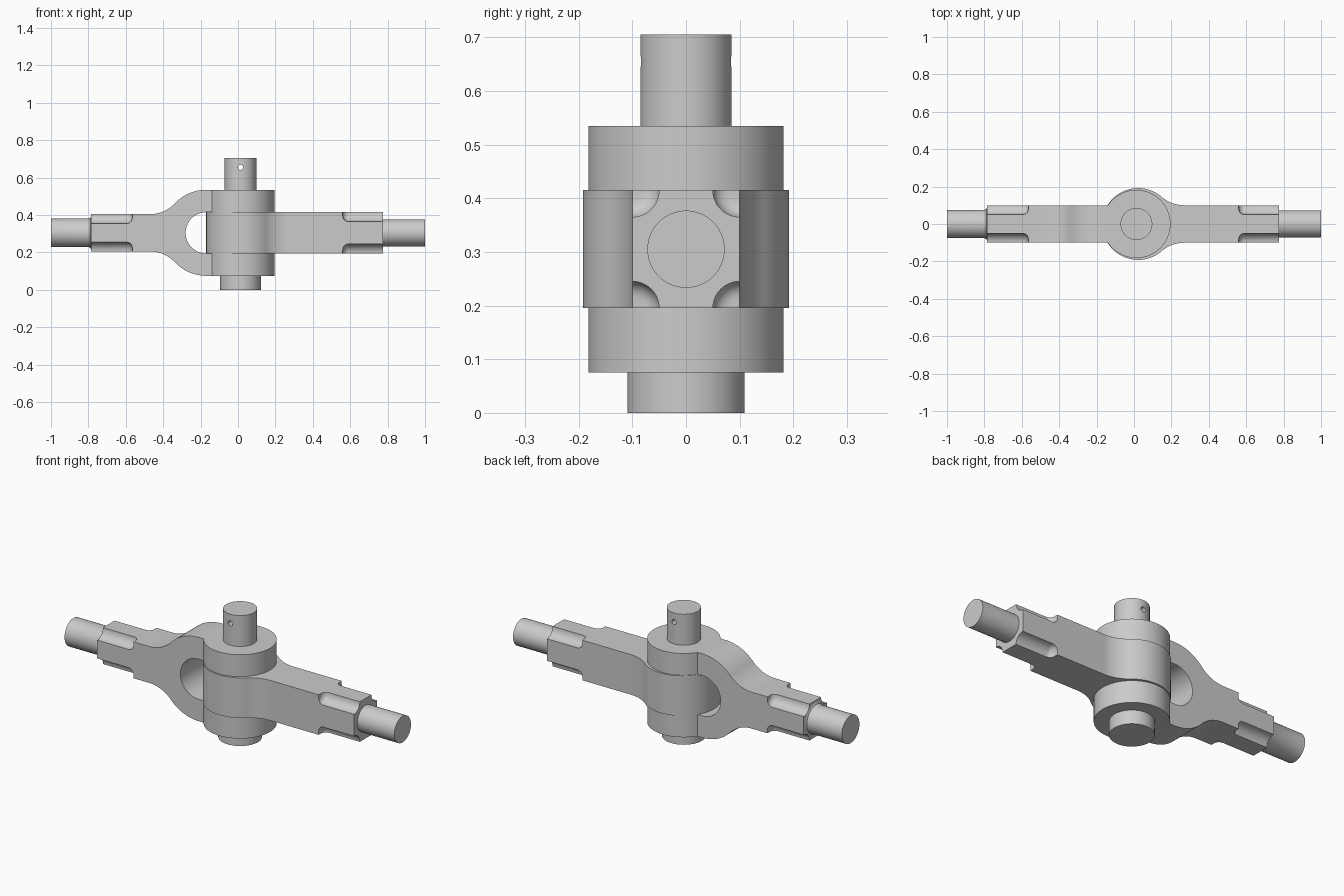
import bpy, bmesh
from math import sin, cos, pi, radians, atan2, degrees, hypot, asin
from mathutils import Vector

if "Cube" in bpy.data.objects:
    bpy.data.objects.remove(bpy.data.objects["Cube"])

ZC = 0.305      # height of the rod axis
PX = 0.013      # x of the pin axis


def arc(cx, cy, r, a0, a1, n=20):
    return [(cx + r * cos(radians(a0 + (a1 - a0) * i / n)),
             cy + r * sin(radians(a0 + (a1 - a0) * i / n))) for i in range(n + 1)]


def mirrored(half):
    return half + [(x, -y) for x, y in reversed(half) if abs(y) > 1e-5]


def blend(cx, cy, r, end_x, flat):
    """Concave arc joining a flat line y=flat at end_x to a circle; returns centre, radius, angle."""
    d = end_x - cx
    R = (d * d + flat * flat - r * r) / (2 * (r - flat))
    return R, degrees(atan2(flat + R, abs(d)))


def finish(name, bm):
    bmesh.ops.remove_doubles(bm, verts=bm.verts, dist=1e-5)
    bmesh.ops.recalc_face_normals(bm, faces=bm.faces)
    me = bpy.data.meshes.new(name)
    bm.to_mesh(me)
    bm.free()
    ob = bpy.data.objects.new(name, me)
    bpy.context.collection.objects.link(ob)
    return ob


def extrude(name, pts, place, lo, hi):
    bm = bmesh.new()
    f = bm.faces.new([bm.verts.new(place(u, v, lo)) for u, v in pts])
    ext = bmesh.ops.extrude_face_region(bm, geom=[f])
    shift = Vector(place(0, 0, hi)) - Vector(place(0, 0, lo))
    bmesh.ops.translate(bm, vec=shift,
                        verts=[v for v in ext['geom'] if isinstance(v, bmesh.types.BMVert)])
    return finish(name, bm)


def lathe(name, prof, origin, axis, n=64):
    """Closed solid of revolution from (distance along axis, radius) pairs."""
    bm = bmesh.new()
    o = Vector(origin)
    rings = []
    for t, r in prof:
        ring = []
        for i in range(n):
            c, s = r * cos(2 * pi * i / n), r * sin(2 * pi * i / n)
            p = {'X': (t, c, s), 'Y': (c, t, s), 'Z': (c, s, t)}[axis]
            ring.append(bm.verts.new(o + Vector(p)))
        rings.append(ring)
    for a, b in zip(rings, rings[1:]):
        for i in range(n):
            bm.faces.new((a[i], a[(i + 1) % n], b[(i + 1) % n], b[i]))
    bm.faces.new(rings[0])
    bm.faces.new(rings[-1])
    return finish(name, bm)


def boolean(ob, tool, op):
    m = ob.modifiers.new("bool", 'BOOLEAN')
    m.operation, m.solver, m.object = op, 'EXACT', tool
    bpy.context.view_layer.objects.active = ob
    bpy.ops.object.modifier_apply(modifier=m.name)
    bpy.data.objects.remove(tool)


def plan(u, v, w):
    return (u, v, w)


def side(u, v, w):
    return (u, w, ZC + v)


def cut_grooves(ob, x_in, x_out, half_z):
    """Round-bottomed grooves along the four corners of a square shank."""
    s = 1 if x_out > x_in else -1
    prof = [(s * (0.03 - 0.03 * cos(radians(a))), 0.02 + 0.03 * sin(radians(a)))
            for a in range(0, 91, 15)] + [(x_out - x_in + s * 0.03, 0.05)]
    for sy in (-1, 1):
        for sz in (-1, 1):
            boolean(ob, lathe("groove", prof, (x_in, sy * 0.1, ZC + sz * half_z), 'X', 48),
                    'DIFFERENCE')


# Fork: side profile with a slot, trimmed by a keyhole plan
R, a = blend(-0.17, 0, 0.23, -0.47, 0.1)
half = ([(-0.785, 0.1)] + arc(-0.47, 0.1 + R, R, -90, -a) +
        arc(-0.17, 0, 0.23, 180 - a, 90) + [(0.25, 0.23), (0.25, 0.11)] +
        arc(-0.17, 0, 0.11, 90, 180))
fork = extrude("fork", mirrored(half), side, -0.25, 0.25)
keyhole = [(-0.9, 0.1)] + arc(PX, 0, 0.182, 180 - degrees(asin(0.1 / 0.182)), 0, 48)
boolean(fork, extrude("fork_plan", mirrored(keyhole), plan, -0.1, 0.8), 'INTERSECT')
cut_grooves(fork, -0.565, -0.785, 0.1)

# Rod with an eye that sits in the fork slot
R, a = blend(0.022, 0, 0.192, 0.27, 0.1)
half = arc(0.022, 0, 0.192, 180, a, 40) + arc(0.27, 0.1 + R, R, 180 + a, 270) + [(0.775, 0.1)]
rod = extrude("eye_rod", mirrored(half), plan, ZC - 0.11, ZC + 0.11)
cut_grooves(rod, 0.56, 0.775, 0.11)

# Round end stubs
fork_stub = lathe("fork_stub", [(-1, 0.076), (-0.8, 0.076), (-0.79, 0.08), (-0.785, 0.09),
                                (-0.78, 0.07), (-0.74, 0.07)], (0, 0, ZC), 'X')
rod_stub = lathe("rod_stub", [(0.74, 0.072), (1, 0.072)], (0, 0, ZC), 'X')

# Pivot pin with a wider head below and a cross hole near the top
pin = lathe("pivot_pin", [(0, 0.109), (0.08, 0.109), (0.08, 0.085), (0.705, 0.085)],
            (PX, 0, 0), 'Z')
boolean(pin, lathe("pin_hole", [(-0.2, 0.014), (0.2, 0.014)], (PX, 0, 0.655), 'Y', 24),
        'DIFFERENCE')

# Smooth curved faces, keep edges sharp
bpy.ops.object.select_all(action='DESELECT')
for ob in (fork, rod, fork_stub, rod_stub, pin):
    ob.select_set(True)
bpy.context.view_layer.objects.active = fork
bpy.ops.object.shade_smooth_by_angle(angle=radians(30))
